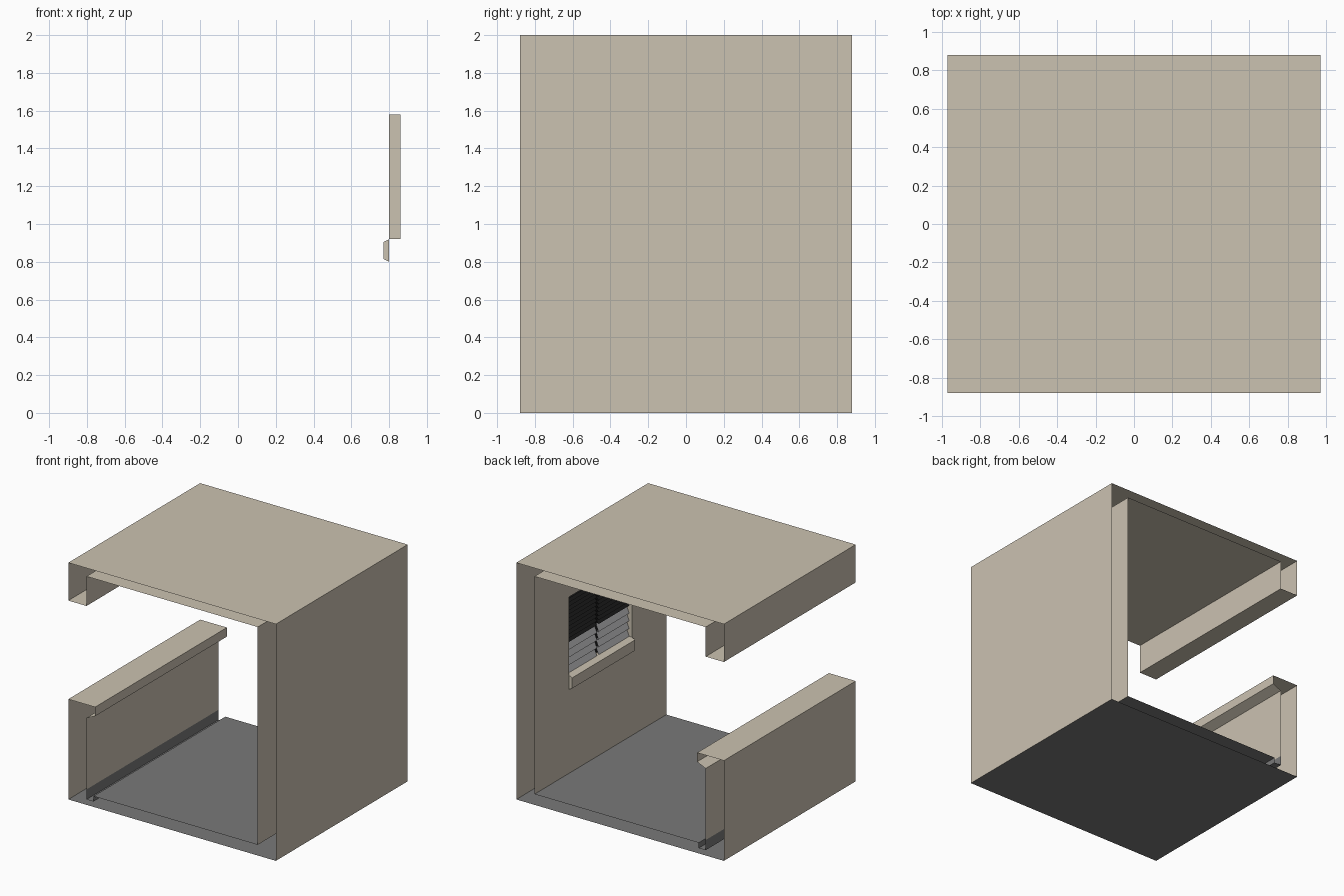
import bpy

if "Cube" in bpy.data.objects:
    bpy.data.objects.remove(bpy.data.objects["Cube"])

D = 0.88          # half depth of the room
W = 0.42          # half width of the window
Z0, ZM, Z1 = 0.92, 1.18, 1.58   # window bottom, blind change, window top


def mat(name, rgb):
    m = bpy.data.materials.new(name)
    m.diffuse_color = (*rgb, 1)
    m.use_nodes = True
    m.node_tree.nodes["Principled BSDF"].inputs["Base Color"].default_value = m.diffuse_color
    return m


BEIGE = mat("beige_panel", (0.60, 0.54, 0.44))
GREY = mat("floor_grey", (0.19, 0.19, 0.19))
SLAT = mat("slat_grey", (0.46, 0.46, 0.47))
BLACK = mat("blind_black", (0.012, 0.012, 0.012))


def mesh(name, verts, faces, m):
    me = bpy.data.meshes.new(name)
    me.from_pydata(verts, [], faces)
    me.materials.append(m)
    ob = bpy.data.objects.new(name, me)
    bpy.context.collection.objects.link(ob)
    return ob


def sheet(name, prof, m, y0=-D, y1=D, closed=False, caps=False):
    """Extrude an (x, z) outline along y as a thin surface."""
    n = len(prof)
    verts = [(x, y0, z) for x, z in prof] + [(x, y1, z) for x, z in prof]
    faces = [(i, (i + 1) % n, (i + 1) % n + n, i + n)
             for i in range(n if closed else n - 1)]
    if caps:
        faces += [tuple(range(n))[::-1], tuple(range(n, 2 * n))]
    return mesh(name, verts, faces, m)


# Outer right wall, roof, upper left header and inner ceiling
sheet("roof_shell", [(0.97, 0), (0.97, 2), (-0.97, 2), (-0.97, 1.68),
                     (-0.8, 1.68), (-0.8, 1.93), (0.8, 1.93)], BEIGE)

# Lower left wall with overhanging counter
sheet("counter_wall", [(-0.97, 0), (-0.97, 0.847), (-0.72, 0.847),
                       (-0.72, 0.77), (-0.8, 0.735), (-0.8, 0.13)], BEIGE)

# Base and inner floor with a channel along the left wall
sheet("base", [(0.97, 0), (-0.97, 0)], GREY)
sheet("inner_floor", [(-0.8, 0.13), (-0.8, 0.045), (-0.735, 0.045),
                      (-0.735, 0.09), (0.8, 0.09)], GREY)

# Inner right wall, left open at the window
for name, y0, y1, z0, z1 in (("wall_below_window", -D, D, 0.09, Z0),
                             ("wall_above_window", -D, D, Z1, 1.93),
                             ("wall_front_of_window", -D, -W, Z0, Z1),
                             ("wall_behind_window", W, D, Z0, Z1)):
    sheet(name, [(0.8, z0), (0.8, z1)], BEIGE, y0, y1)

# Window reveal and backing
rect = [(-W, Z0), (W, Z0), (W, Z1), (-W, Z1)]
mesh("window_reveal", [(x, y, z) for x in (0.8, 0.86) for y, z in rect],
     [(i, (i + 1) % 4, (i + 1) % 4 + 4, i + 4) for i in range(4)], BEIGE)
sheet("window_back", [(0.86, Z0), (0.86, Z1)], BLACK, -W, W)

# Window sill
sheet("window_sill", [(0.8, 0.92), (0.77, 0.905), (0.77, 0.815), (0.8, 0.80)],
      BEIGE, -W, W, closed=True, caps=True)


def louvre(name, z0, z1, rows, m, y0, y1):
    """Saw-tooth stack of slats tilted down into the room."""
    p = (z1 - z0) / rows
    prof = []
    for i in range(rows):
        prof += [(0.825, z0 + i * p), (0.85, z0 + (i + 0.95) * p)]
    sheet(name, prof, m, y0, y1)


# Two blind panels: grey slats below, fine black slats above
for side, y0, y1 in (("front", -W, -0.01), ("back", 0.01, W)):
    louvre("grey_slats_" + side, Z0, ZM, 4, SLAT, y0, y1)
    louvre("black_slats_" + side, ZM, Z1, 12, BLACK, y0, y1)
